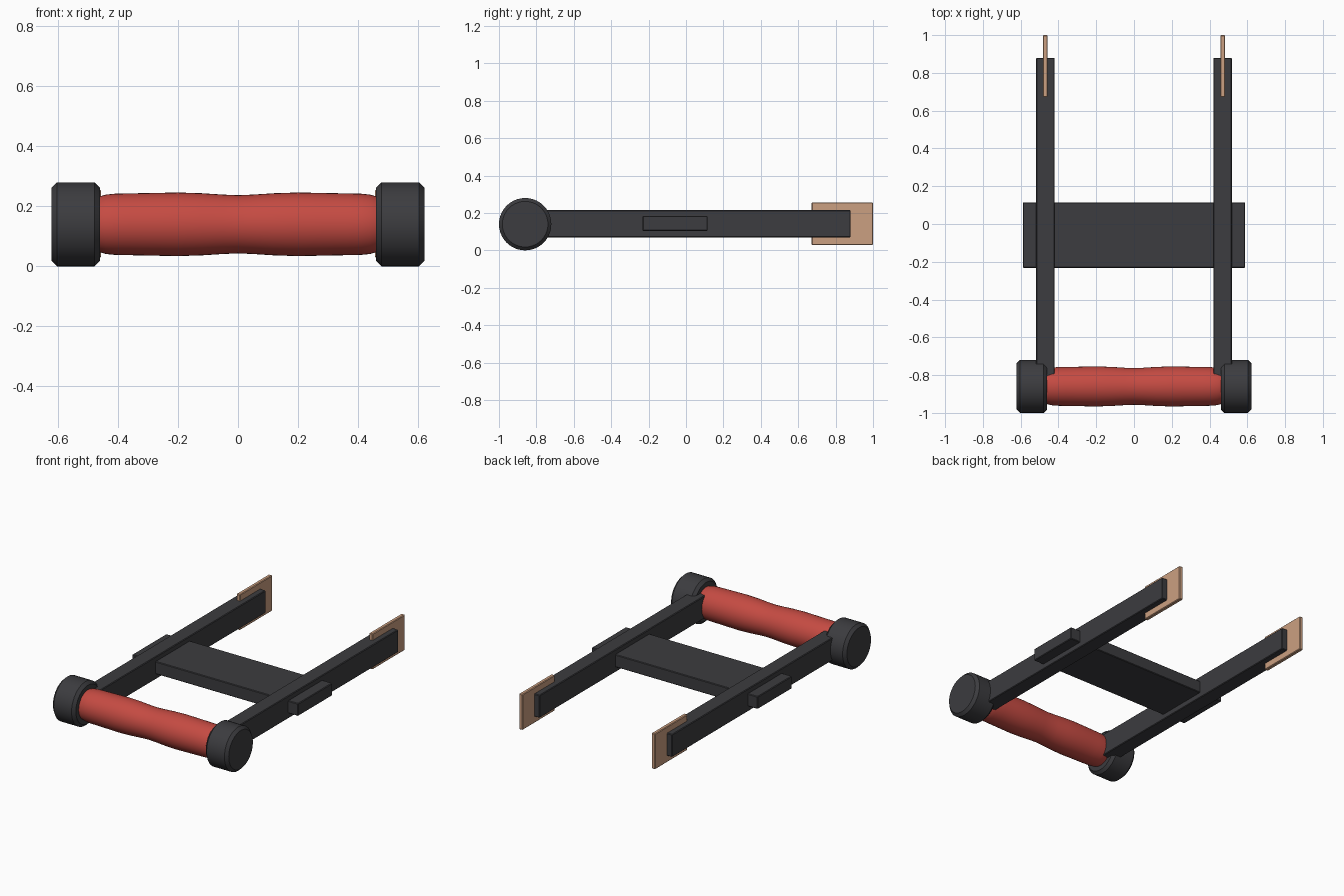
import bpy, bmesh, math

if "Cube" in bpy.data.objects:
    bpy.data.objects.remove(bpy.data.objects["Cube"])

AXLE_Y, AXLE_Z = -0.86, 0.14


def material(name, color):
    m = bpy.data.materials.new(name)
    m.diffuse_color = (*color, 1)
    m.use_nodes = True
    m.node_tree.nodes["Principled BSDF"].inputs["Base Color"].default_value = m.diffuse_color
    return m


DARK = material("dark_plastic", (0.045, 0.045, 0.05))
RED = material("red_grip", (0.56, 0.07, 0.055))
TAN = material("tan_pad", (0.6, 0.35, 0.22))


def add_object(name, bm, mat):
    bmesh.ops.recalc_face_normals(bm, faces=bm.faces)
    mesh = bpy.data.meshes.new(name)
    bm.to_mesh(mesh)
    bm.free()
    mesh.materials.append(mat)
    obj = bpy.data.objects.new(name, mesh)
    bpy.context.collection.objects.link(obj)
    return obj


def box(name, lo, hi, mat, bevel=0.004):
    bm = bmesh.new()
    bmesh.ops.create_cube(bm, size=1)
    for v in bm.verts:
        v.co = [(a + b) / 2 + c * (b - a) for a, b, c in zip(lo, hi, v.co)]
    obj = add_object(name, bm, mat)
    mod = obj.modifiers.new("soft_edges", "BEVEL")
    mod.width = bevel
    mod.segments = 1
    return obj


def lathe_x(name, profile, mat, sides=40):
    """Revolve (x, radius) points around the axle and close both ends."""
    bm = bmesh.new()
    rings = []
    for x, r in profile:
        rings.append([bm.verts.new((x,
                                    AXLE_Y + r * math.cos(math.tau * i / sides),
                                    AXLE_Z + r * math.sin(math.tau * i / sides)))
                      for i in range(sides)])
    for a, b in zip(rings, rings[1:]):
        for i in range(sides):
            j = (i + 1) % sides
            bm.faces.new((a[i], a[j], b[j], b[i]))
    bm.faces.new(rings[0])
    bm.faces.new(rings[-1])
    obj = add_object(name, bm, mat)
    bpy.ops.object.select_all(action="DESELECT")
    obj.select_set(True)
    bpy.context.view_layer.objects.active = obj
    bpy.ops.object.shade_smooth_by_angle(angle=math.radians(30))
    return obj


# Contoured hand grip: half profile mirrored across x = 0
half = [(0.0, 0.097), (0.05, 0.099), (0.12, 0.1035), (0.2, 0.106), (0.28, 0.1045),
        (0.36, 0.103), (0.41, 0.102), (0.44, 0.099), (0.465, 0.092), (0.48, 0.085)]
lathe_x("hand_grip", [(-x, r) for x, r in half[:0:-1]] + half, RED)

# Cross plate running through both rails
box("cross_plate", (-0.588, -0.232, 0.104), (0.588, 0.115, 0.184), DARK)

for side, s in (("left", -1), ("right", 1)):
    # Chamfered end cap
    lathe_x(side + "_end_cap",
            [(s * x, r) for x, r in ((0.46, 0.122), (0.478, 0.14), (0.604, 0.14), (0.622, 0.122))],
            DARK)

    # Long side rail and the thin pad at its rear end
    def span(a, b):
        return sorted((s * a, s * b))

    x0, x1 = span(0.42, 0.518)
    box(side + "_rail", (x0, -0.86, 0.07), (x1, 0.88, 0.215), DARK)
    x0, x1 = span(0.457, 0.482)
    box(side + "_rear_pad", (x0, 0.672, 0.028), (x1, 1.0, 0.256), TAN)
